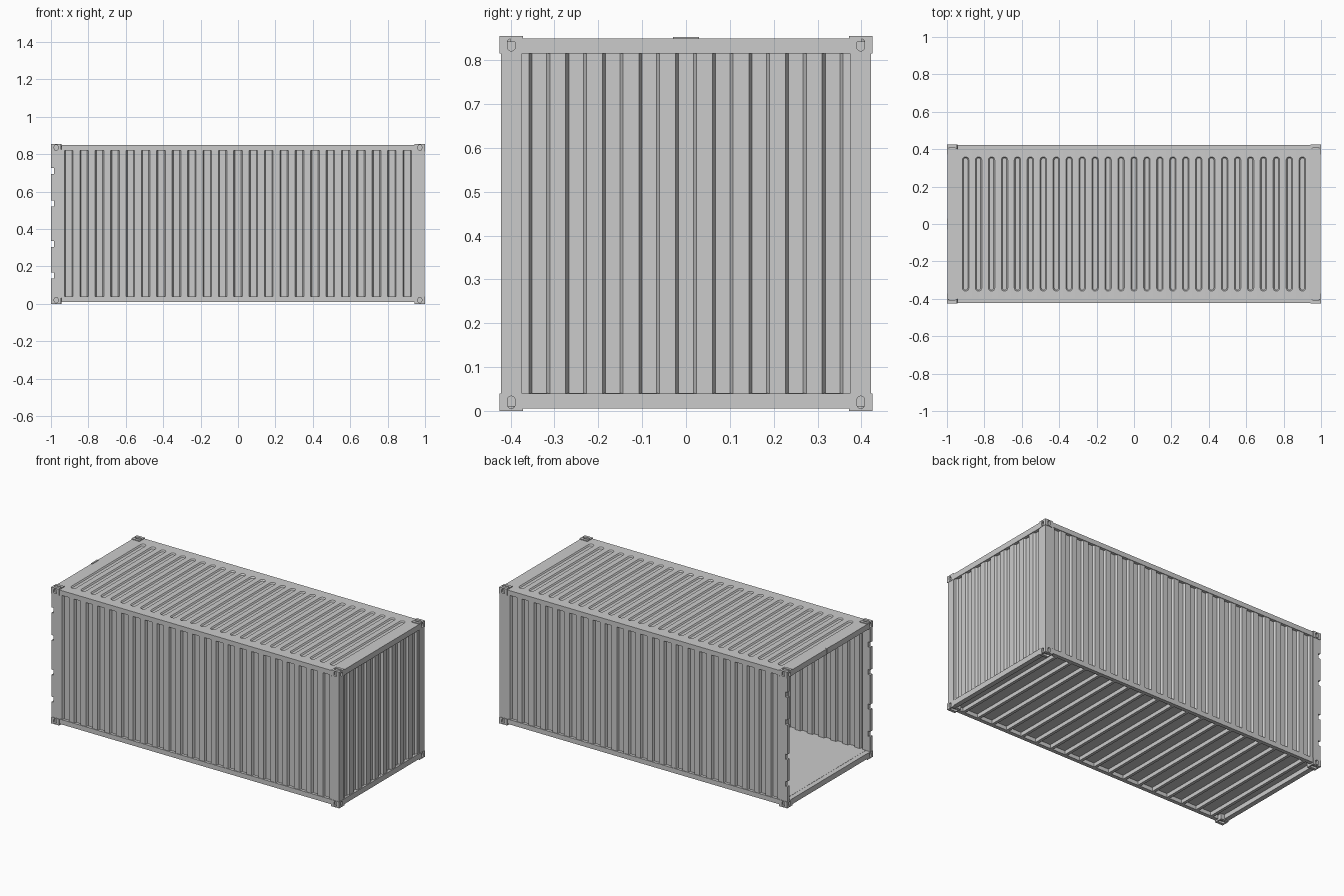
import bpy, bmesh, math
from mathutils import Vector

if "Cube" in bpy.data.objects:
    bpy.data.objects.remove(bpy.data.objects["Cube"])

X, Y, H = 1.0, 0.425, 0.855          # half length, half width, height
CX, CY, CZ = 0.055, 0.053, 0.040     # corner fitting size


def finish(bm, name, thickness=0.0):
    bmesh.ops.remove_doubles(bm, verts=bm.verts, dist=1e-5)
    bmesh.ops.recalc_face_normals(bm, faces=bm.faces)
    me = bpy.data.meshes.new(name)
    bm.to_mesh(me)
    bm.free()
    ob = bpy.data.objects.new(name, me)
    bpy.context.collection.objects.link(ob)
    if thickness:
        mod = ob.modifiers.new("thickness", "SOLIDIFY")
        mod.thickness = thickness
        mod.offset = 0
    return ob


def add_box(bm, x0, x1, y0, y1, z0, z1):
    vs = bmesh.ops.create_cube(bm, size=1)["verts"]
    for v in vs:
        v.co = Vector(((x0 + x1) / 2 + v.co.x * (x1 - x0),
                       (y0 + y1) / 2 + v.co.y * (y1 - y0),
                       (z0 + z1) / 2 + v.co.z * (z1 - z0)))


def boxes(name, items):
    bm = bmesh.new()
    for it in items:
        add_box(bm, *it)
    return finish(bm, name)


def slot_panel(bm, c, u, v, w, h, r, half, depth, taper, k=8):
    """Flat panel (w x h) holding a round-ended pocket that is long along v."""
    c, u, v, d = Vector(c), Vector(u), Vector(v), Vector(depth)

    def ring(rad, off):
        out = []
        for s, a0 in ((1, 0), (-1, math.pi)):
            for i in range(k + 1):
                a = a0 + math.pi * i / k
                out.append(bm.verts.new(c + off + u * rad * math.cos(a)
                                        + v * (s * half + rad * math.sin(a))))
        return out

    def corner(a, b):
        return bm.verts.new(c + u * a * w / 2 + v * b * h / 2)

    o, i = ring(r, Vector()), ring(r - taper, d)
    n, q = len(o), k // 2
    top, bot = corner(0, 1), corner(0, -1)
    left = o[q:k + 1 + q + 1]
    right = o[k + 1 + q:] + o[:q + 1]
    bm.faces.new([top] + left + [bot, corner(-1, -1), corner(-1, 1)])
    bm.faces.new([bot] + right + [top, corner(1, 1), corner(1, -1)])
    for a in range(n):
        b = (a + 1) % n
        bm.faces.new((o[a], o[b], i[b], i[a]))
    bm.faces.new(i)


def corrugated(name, half, n, place, z0, z1, depth, slope=0.007):
    """Folded sheet; place(t, inset, z) maps the profile to space."""
    p = 2 * half / n
    prof = [(-half, 0)]
    for j in range(n):
        a, b = -half + p * (j + 0.25), -half + p * (j + 0.75)
        prof += [(a - slope / 2, 0), (a + slope / 2, depth),
                 (b - slope / 2, depth), (b + slope / 2, 0)]
    prof.append((half, 0))
    bm = bmesh.new()
    cols = [[bm.verts.new(place(t, d, z)) for z in (z0, z1)] for t, d in prof]
    for a, b in zip(cols, cols[1:]):
        bm.faces.new((a[0], b[0], b[1], a[1]))
    return finish(bm, name, 0.003)


# Corner fittings with oval pockets on the three outer faces
bm = bmesh.new()
for sx in (-1, 1):
    for sy in (-1, 1):
        for sz in (-1, 1):
            cx, cy = sx * (X - CX / 2), sy * (Y - CY / 2)
            cz = CZ / 2 if sz < 0 else H - CZ / 2
            part = bmesh.new()
            slot_panel(part, (sx * X, cy, cz), (0, 1, 0), (0, 0, 1), CY, CZ,
                       0.009, 0.005, (-sx * 0.012, 0, 0), 0)
            slot_panel(part, (cx, sy * Y, cz), (1, 0, 0), (0, 0, 1), CX, CZ,
                       0.010, 0.005, (0, -sy * 0.012, 0), 0)
            slot_panel(part, (cx, cy, cz + sz * CZ / 2), (0, 1, 0), (1, 0, 0), CY, CX,
                       0.010, 0.012, (0, 0, -sz * 0.012), 0)
            # plain inner faces
            hx, hy, hz = sx * CX / 2, sy * CY / 2, sz * CZ / 2
            for quad in (((-1, -1, -1), (-1, 1, -1), (-1, 1, 1), (-1, -1, 1)),
                         ((-1, -1, -1), (1, -1, -1), (1, -1, 1), (-1, -1, 1)),
                         ((-1, -1, -1), (1, -1, -1), (1, 1, -1), (-1, 1, -1))):
                part.faces.new([part.verts.new((cx + a * hx, cy + b * hy, cz + c * hz))
                                for a, b, c in quad])
            tmp = bpy.data.meshes.new("tmp")
            part.to_mesh(tmp)
            part.free()
            bm.from_mesh(tmp)
            bpy.data.meshes.remove(tmp)
finish(bm, "corner_fittings")

# Corrugated side walls and closed end wall
for s, side in ((-1, "front"), (1, "back")):
    corrugated(side + "_wall", 0.946, 23,
               lambda t, d, z, s=s: (t, s * (0.417 - d), z), 0.035, 0.825, 0.014)
corrugated("end_wall", 0.376, 9,
           lambda t, d, z: (0.992 - d, t, z), 0.035, 0.82, 0.014)

# Roof sheet with a row of stamped round-ended grooves
bm = bmesh.new()
N, pitch = 27, 1.8 / 26
for j in range(N):
    slot_panel(bm, (-0.9 + pitch * j, 0, 0.8485), (1, 0, 0), (0, 1, 0), pitch, 0.80,
               0.018, 0.342, (0, 0, -0.008), 0.006)
finish(bm, "roof", 0.003)
RX = 0.9 + pitch / 2

# Long rails along top and bottom
rails = []
for s in (-1, 1):
    y0, y1 = sorted((s * 0.398, s * 0.422))
    rails.append((-X + CX, X - CX, y0, y1, 0.820, 0.850))
    rails.append((-X + CX, X - CX, y0, y1, 0.010, 0.040))
boxes("side_rails", rails)

# Cross beams at both ends
ends = []
for s in (-1, 1):
    a, b = sorted((s * RX, s * 0.998))
    ends.append((a, b, -0.400, 0.400, 0.842, 0.850))
    a, b = sorted((s * 0.968, s * 0.998))
    ends.append((a, b, -Y + CY, Y - CY, 0.815, 0.850))
    ends.append((a, b, -Y + CY, Y - CY, 0.006, 0.040))
boxes("end_beams", ends)
boxes("door_keeper", [(-1.0, -0.99, -0.03, 0.03, 0.822, 0.853)])

# Posts at the closed end
boxes("end_posts", [(0.945, 0.998, min(s * 0.374, s * 0.422), max(s * 0.374, s * 0.422),
                     CZ, H - CZ) for s in (-1, 1)])

# Posts at the open end, notched for hinges
posts = []
stops = [CZ]
for z in (0.15, 0.32, 0.537, 0.71):
    stops += [z - 0.016, z + 0.016]
stops.append(H - CZ)
for s in (-1, 1):
    y0, y1 = sorted((s * 0.400, s * 0.422))
    posts.append((-0.985, -0.945, y0, y1, CZ, H - CZ))
    for a, b in zip(stops[::2], stops[1::2]):
        posts.append((-0.999, -0.985, y0, y1, a, b))
boxes("door_posts", posts)

# Floor and the cross members beneath it
boxes("floor", [(-0.968, 0.985, -0.400, 0.400, 0.034, 0.041)])
M = 18
boxes("floor_cross_members", [(x - 0.009, x + 0.009, -0.398, 0.398, 0.010, 0.034)
                              for x in (-0.9 + 1.8 * j / (M - 1) for j in range(M))])
